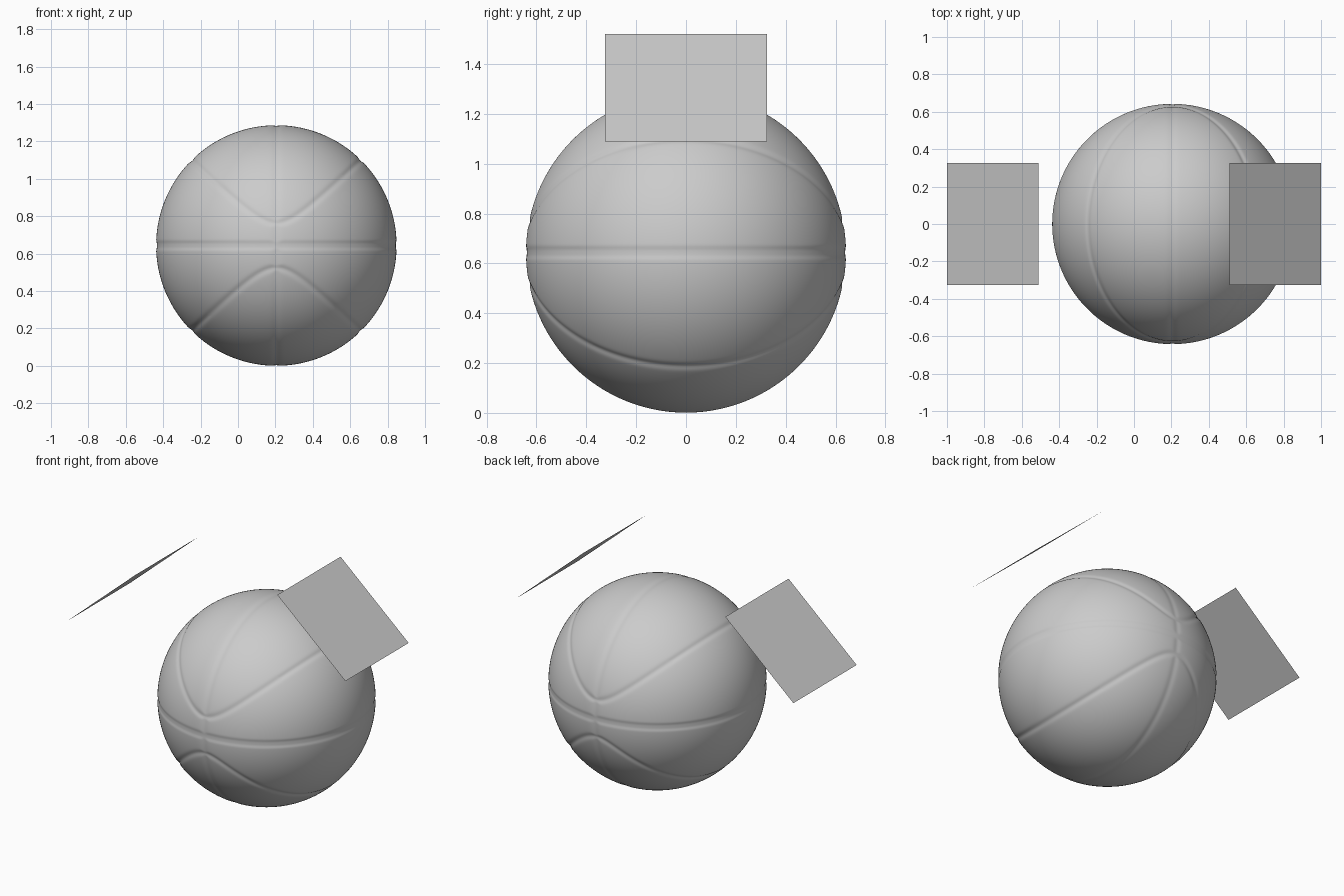
import bpy, bmesh
from math import exp, tan, pi
from mathutils import Vector

if "Cube" in bpy.data.objects:
    bpy.data.objects.remove(bpy.data.objects["Cube"])

R = 0.643                       # ball radius
CENTER = Vector((0.205, 0, R))


def add_object(name, bm, smooth):
    mesh = bpy.data.meshes.new(name)
    bm.to_mesh(mesh)
    bm.free()
    for p in mesh.polygons:
        p.use_smooth = smooth
    obj = bpy.data.objects.new(name, mesh)
    bpy.context.collection.objects.link(obj)
    return obj


def curve_distance(p):
    # curved seams z^2 - k x^2 = c^2 on the sphere
    k, c = 0.95, 0.12
    f = p.z ** 2 - k * p.x ** 2 - c ** 2
    g = Vector((-2 * k * p.x, 0, 2 * p.z))
    n = p.normalized()
    g -= n * g.dot(n)
    return abs(f) / max(g.length, 1e-4)


def groove_depth(p):
    # wide flat equator, faint upright circle, curved seams
    return max(0.004 * exp(-(p.z / 0.022) ** 4),
               0.003 * exp(-(p.x / 0.02) ** 2),
               0.005 * exp(-(curve_distance(p) / 0.016) ** 2))


# Ball: evenly divided cube blown up to a sphere, with the seams pressed in
bm = bmesh.new()
bmesh.ops.create_cube(bm, size=2)
bmesh.ops.subdivide_edges(bm, edges=bm.edges[:], cuts=127, use_grid_fill=True)
for v in bm.verts:
    n = Vector([tan(a * pi / 4) for a in v.co]).normalized()
    v.co = n * (R - groove_depth(n * R))
ball = add_object("ball", bm, True)
ball.location = CENTER

# Two square light panels tilted down outward, the left one hung lower
for name, s, top in (("left_panel", -1, 1.377), ("right_panel", 1, 1.52)):
    bm = bmesh.new()
    pts = [(0.51, -0.325, top), (1.0, -0.325, top - 0.43),
           (1.0, 0.325, top - 0.43), (0.51, 0.325, top)]
    face = bm.faces.new([bm.verts.new((s * x, y, z)) for x, y, z in pts])
    face.normal_update()
    if face.normal.z < 0:
        face.normal_flip()
    add_object(name, bm, False)
